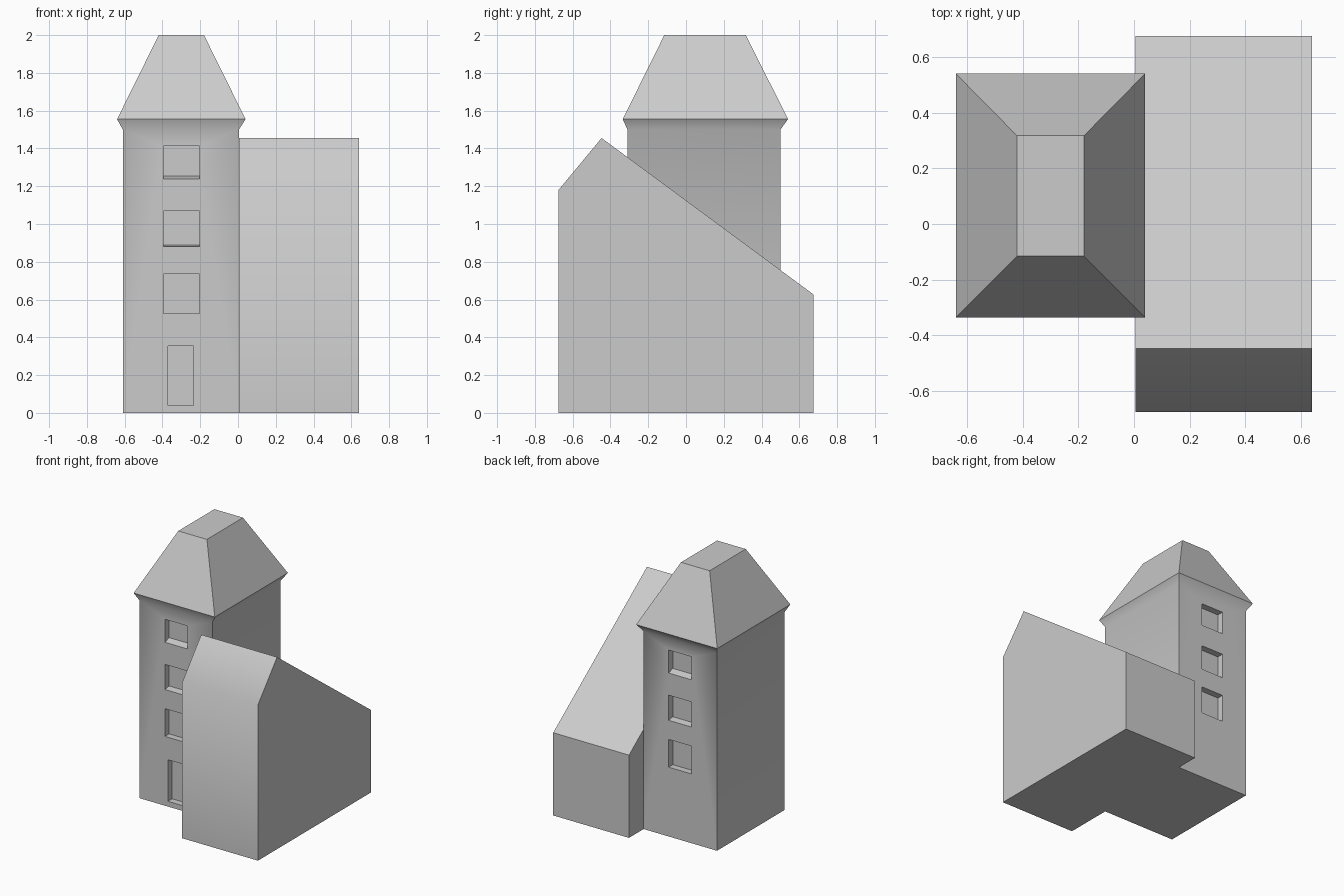
import bpy
import bmesh
import math

if "Cube" in bpy.data.objects:
    bpy.data.objects.remove(bpy.data.objects["Cube"], do_unlink=True)

# Single plain grey for the whole building
GREY = (0.6, 0.6, 0.6, 1)
grey = bpy.data.materials.new("plain_grey")
grey.use_nodes = True
grey.diffuse_color = GREY
grey.node_tree.nodes["Principled BSDF"].inputs["Base Color"].default_value = GREY


def loft(bm, rings):
    """Bridge equal-sized closed rings of points and cap both ends."""
    loops = [[bm.verts.new(p) for p in ring] for ring in rings]
    n = len(loops[0])
    faces = [bm.faces.new(loops[0]), bm.faces.new(loops[-1])]
    for a, b in zip(loops, loops[1:]):
        for i in range(n):
            j = (i + 1) % n
            faces.append(bm.faces.new((a[i], a[j], b[j], b[i])))
    bmesh.ops.recalc_face_normals(bm, faces=faces)


def finish(name, bm):
    mesh = bpy.data.meshes.new(name)
    bm.to_mesh(mesh)
    bm.free()
    mesh.materials.append(grey)
    obj = bpy.data.objects.new(name, mesh)
    bpy.context.collection.objects.link(obj)
    return obj


def activate(obj):
    bpy.ops.object.select_all(action="DESELECT")
    obj.select_set(True)
    bpy.context.view_layer.objects.active = obj


def smooth(obj):
    activate(obj)
    bpy.ops.object.shade_smooth_by_angle(angle=math.radians(45))


def rect(x0, x1, y0, y1, z):
    return [(x0, y0, z), (x1, y0, z), (x1, y1, z), (x0, y1, z)]


# Tower: straight walls, flared eaves and truncated hipped roof
FRONT, BACK = -0.31, 0.5
WALL = (-0.61, 0.005, FRONT, BACK)
bm = bmesh.new()
loft(bm, [
    rect(*WALL, 0),
    rect(*WALL, 1.5),
    rect(-0.64, 0.04, -0.335, 0.54, 1.555),
    rect(-0.42, -0.18, -0.115, 0.317, 2),
])
tower = finish("tower", bm)

# Recess cutters: windows on both ends, door on the front only
DEPTH, OUT = 0.05, 0.05


def recess(bm, x0, x1, z0, z1, wall, inward, rise=0):
    def ring(y, bottom):
        return [(x0, y, bottom), (x1, y, bottom), (x1, y, z1), (x0, y, z1)]
    loft(bm, [ring(wall - inward * OUT, z0 - rise),
              ring(wall + inward * DEPTH, z0 + rise)])


bm = bmesh.new()
for wall, inward in ((FRONT, 1), (BACK, -1)):
    for z0, z1, rise in ((0.525, 0.735, 0), (0.88, 1.07, 0.008), (1.238, 1.412, 0.016)):
        recess(bm, -0.395, -0.205, z0, z1, wall, inward, rise)
recess(bm, -0.37, -0.235, 0.04, 0.355, FRONT, 1)
cutter = finish("opening_cutter", bm)
cutter.hide_render = True

cut = tower.modifiers.new("openings", "BOOLEAN")
cut.operation = "DIFFERENCE"
cut.solver = "EXACT"
cut.object = cutter
activate(tower)
bpy.ops.object.modifier_apply(modifier=cut.name)
bpy.data.objects.remove(cutter, do_unlink=True)
smooth(tower)

# Side wing: lopsided gable profile extruded sideways
profile = [(-0.675, 0), (0.675, 0), (0.675, 0.627), (-0.447, 1.455), (-0.675, 1.18)]
bm = bmesh.new()
loft(bm, [[(x, y, z) for y, z in profile] for x in (0.005, 0.64)])
smooth(finish("side_wing", bm))
